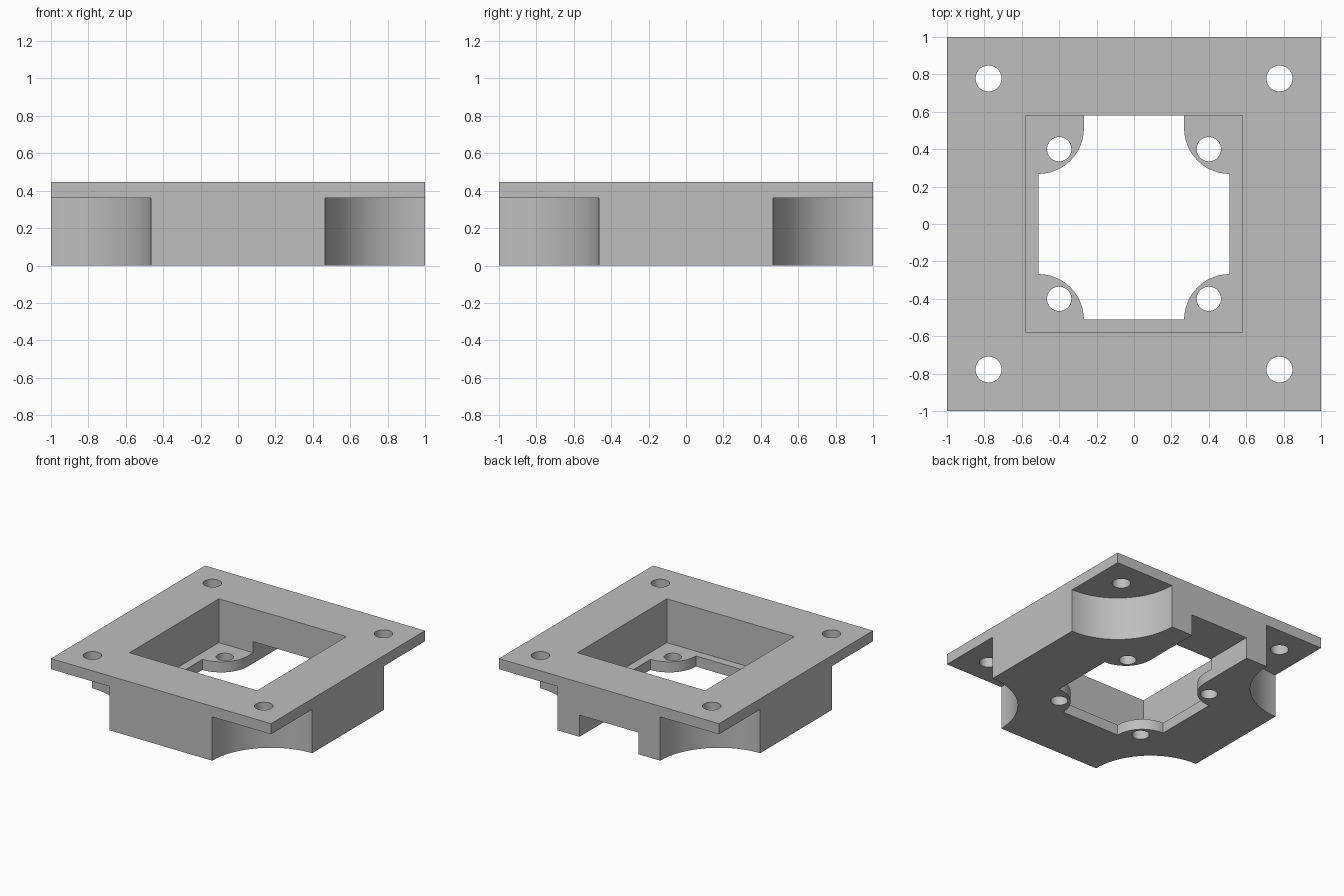
import bpy
from math import radians

default = bpy.data.objects.get("Cube")
if default:
    bpy.data.objects.remove(default, do_unlink=True)

TOP = 0.447          # overall height
FLANGE = 0.36        # underside of the flange
FLOOR = 0.087        # pocket floor
NOTCH_TOP = 0.178
POCKET = 0.58        # half widths
OPENING = 0.511
NOTCH = 0.268
CORNERS = [(sx, sy) for sx in (-1, 1) for sy in (-1, 1)]

grey = bpy.data.materials.new("plain grey")
grey.use_nodes = True
colour = (0.52, 0.52, 0.52, 1)
grey.diffuse_color = colour
grey.node_tree.nodes["Principled BSDF"].inputs["Base Color"].default_value = colour


def box(name, x, y, z):
    """Box spanning the given (low, high) ranges."""
    bpy.ops.mesh.primitive_cube_add(size=1, location=[sum(r) / 2 for r in (x, y, z)])
    ob = bpy.context.object
    ob.name = name
    ob.scale = [r[1] - r[0] for r in (x, y, z)]
    bpy.ops.object.transform_apply(location=True, rotation=False, scale=True)
    return ob


def rod(name, x, y, radius, z, sides=64):
    """Upright cylinder spanning the z range."""
    bpy.ops.mesh.primitive_cylinder_add(vertices=sides, radius=radius, depth=z[1] - z[0],
                                        location=(x, y, sum(z) / 2))
    ob = bpy.context.object
    ob.name = name
    bpy.ops.object.transform_apply(location=True, rotation=False, scale=True)
    return ob


def cut(target, cutter):
    """Subtract the cutter and discard it."""
    bpy.ops.object.select_all(action="DESELECT")
    bpy.context.view_layer.objects.active = target
    target.select_set(True)
    mod = target.modifiers.new("cut", "BOOLEAN")
    mod.operation = "DIFFERENCE"
    mod.solver = "EXACT"
    mod.object = cutter
    bpy.ops.object.modifier_apply(modifier=mod.name)
    bpy.data.objects.remove(cutter, do_unlink=True)


# Solid block with an open pocket in the top
mount = box("mounting_bracket", (-1, 1), (-1, 1), (0, TOP))
cut(mount, box("pocket", (-POCKET, POCKET), (-POCKET, POCKET), (FLOOR, 1)))

# Scooped corners below the flange, with flange screw holes
for sx, sy in CORNERS:
    cut(mount, rod("corner_scoop", sx, sy, 0.534, (-0.2, FLANGE), 128))
    cut(mount, rod("flange_hole", 0.778 * sx, 0.778 * sy, 0.069, (0.2, 1)))

# Floor opening that leaves a rounded screw tab in each corner
opening = box("opening", (-OPENING, OPENING), (-OPENING, OPENING), (-0.2, 0.2))
for sx, sy in CORNERS:
    cut(opening, rod("tab", OPENING * sx, OPENING * sy, 0.243, (-0.5, 0.5)))
cut(mount, opening)
for sx, sy in CORNERS:
    cut(mount, rod("tab_hole", 0.4 * sx, 0.4 * sy, 0.065, (-0.2, 0.2)))

# Cable notch through the back wall
cut(mount, box("cable_notch", (-NOTCH, NOTCH), (0.4, 1.2), (-0.2, NOTCH_TOP)))

mount.data.materials.clear()
mount.data.materials.append(grey)
for face in mount.data.polygons:
    face.material_index = 0
bpy.ops.object.select_all(action="DESELECT")
mount.select_set(True)
bpy.context.view_layer.objects.active = mount
bpy.ops.object.shade_smooth_by_angle(angle=radians(30))
